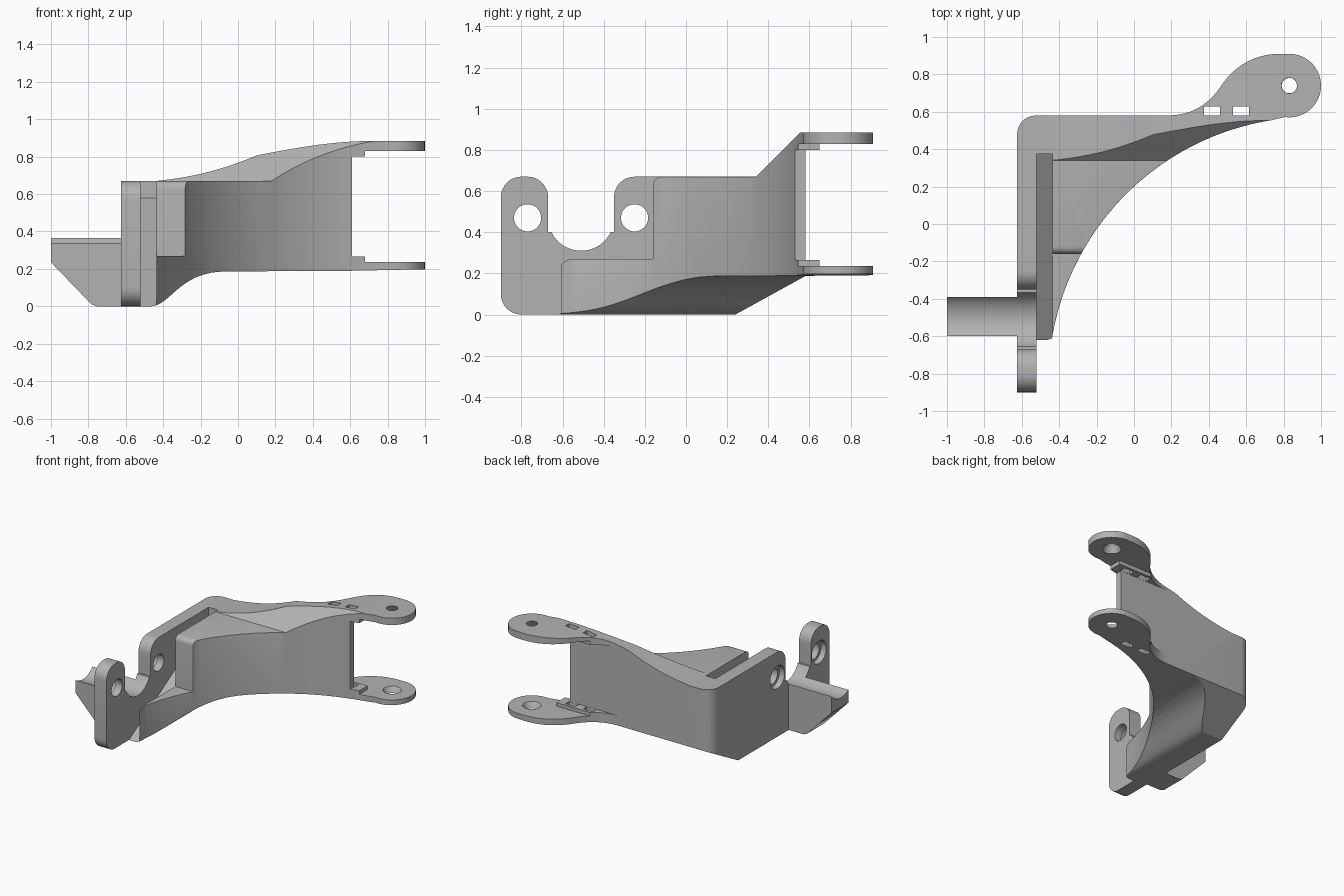
import bpy, bmesh
from math import radians, sin, cos, hypot, atan2
from mathutils import Vector, Matrix
from mathutils.geometry import interpolate_bezier

default = bpy.data.objects.get("Cube")
if default:
    bpy.data.objects.remove(default)

grey = bpy.data.materials.new("Grey plastic")
grey.use_nodes = True
colour = (0.45, 0.45, 0.45, 1)
grey.diffuse_color = colour
grey.node_tree.nodes["Principled BSDF"].inputs["Base Color"].default_value = colour


def make_object(name, bm):
    bmesh.ops.recalc_face_normals(bm, faces=bm.faces)
    mesh = bpy.data.meshes.new(name)
    bm.to_mesh(mesh)
    bm.free()
    mesh.materials.append(grey)
    obj = bpy.data.objects.new(name, mesh)
    bpy.context.collection.objects.link(obj)
    return obj


def prism(name, points, axis, low, high):
    """Extrude a 2D outline along one axis."""
    place = {"x": lambda p, t: (t, p[0], p[1]),
             "y": lambda p, t: (p[0], t, p[1]),
             "z": lambda p, t: (p[0], p[1], t)}[axis]
    bm = bmesh.new()
    face = bm.faces.new([bm.verts.new(place(p, low)) for p in points])
    grown = bmesh.ops.extrude_face_region(bm, geom=[face])["geom"]
    shift = Vector(place((0, 0), high - low))
    bmesh.ops.translate(bm, vec=shift, verts=[g for g in grown if isinstance(g, bmesh.types.BMVert)])
    return make_object(name, bm)


def box(x, y, z):
    return prism("box_cutter", [(x[0], y[0]), (x[1], y[0]), (x[1], y[1]), (x[0], y[1])], "z", *z)


def cone(x, y, z, r1, r2, depth, along_x=False):
    bm = bmesh.new()
    turn = Matrix.Rotation(radians(90), 4, "Y") if along_x else Matrix()
    bmesh.ops.create_cone(bm, cap_ends=True, segments=40, radius1=r1, radius2=r2, depth=depth,
                          matrix=Matrix.Translation((x, y, z)) @ turn)
    return make_object("hole_cutter", bm)


def combine(target, tool, operation="DIFFERENCE"):
    mod = target.modifiers.new("cut", "BOOLEAN")
    mod.operation, mod.solver, mod.object = operation, "EXACT", tool
    bpy.context.view_layer.objects.active = target
    bpy.ops.object.modifier_apply(modifier=mod.name)
    bpy.data.objects.remove(tool)


def arc(cx, cy, r, start, end, steps):
    angles = [radians(start + (end - start) * i / steps) for i in range(steps + 1)]
    return [(cx + r * cos(a), cy + r * sin(a)) for a in angles]


def bezier(*points, steps=12):
    return [tuple(p) for p in interpolate_bezier(*[Vector(p) for p in points], steps)]


# Plan of the arm: square corner, swept back edge, round ear, concave inner edge
CX, CY, R = 0.955, -0.84, 1.412
inner_start = degrees_start = 99.0
plan = [(-0.625, -0.62)] + arc(-0.525, 0.48, 0.1, 180, 90, 8)
plan += bezier((0.18, 0.58), (0.33, 0.58), (0.41, 0.66), (0.46, 0.73))
plan += bezier((0.46, 0.73), (0.53, 0.84), (0.64, 0.91), (0.78, 0.91))[1:]
plan += arc(0.83, 0.74, 0.17, 88, -98, 24)
plan += arc(CX, CY, R, 99, 171, 48)
arm = prism("arm", plan, "z", -0.1, 1.0)

# Side sweep: top and bottom rise towards the ears
top = bezier((-0.44, 0.67), (-0.24, 0.69), (-0.08, 0.73), (0.1, 0.807))
top += bezier((0.1, 0.807), (0.3, 0.845), (0.5, 0.884), (0.72, 0.884))[1:]
bottom = bezier((-0.46, 0), (-0.36, 0.01), (-0.31, 0.18), (-0.08, 0.186))
sweep = [(-0.8, 0), (-0.8, 0.67)] + top + [(1.1, 0.884), (1.1, 0.2), (0.61, 0.19)] + bottom[::-1]
combine(arm, prism("sweep_cutter", sweep, "y", -1, 1), "INTERSECT")

# End section: low front ledge, raised body, sloping shoulder, chamfered back
section = [(-0.62, 0), (0.24, 0), (0.58, 0.187), (0.95, 0.187), (0.95, 0.9), (0.57, 0.9), (0.34, 0.67)]
section += arc(-0.12, 0.63, 0.04, 90, 180, 6) + [(-0.16, 0.27)] + arc(-0.55, 0.2, 0.07, 90, 180, 6)
combine(arm, prism("section_cutter", section, "x", -0.9, 1.2), "INTERSECT")

# Soften the upper rim along the concave edge
bm = bmesh.new()
bm.from_mesh(arm.data)


def on_rim(v, height):
    return abs(hypot(v.co.x - CX, v.co.y - CY) - R) < 0.004 and abs(v.co.z - height) < 0.002


rim = [e for e in bm.edges for h in (0.67, 0.27) if all(on_rim(v, h) for v in e.verts)]
bmesh.ops.bevel(bm, geom=rim, offset=0.035, segments=4, profile=0.5, affect="EDGES", clamp_overlap=True)
bm.to_mesh(arm.data)
bm.free()

# Open the fork between the ears, leaving a thin pad beside each one
for x, y in (((0.61, 1.2), (0, 1)), ((0.1, 1.2), (0.58, 1))):
    combine(arm, box(x, y, (0.265, 0.8)))
for x, y in (((0.68, 1.2), (0, 1)), ((0.1, 1.2), (0.65, 1))):
    combine(arm, box(x, y, (0.237, 0.83)))
for x in (0.375, 0.53):
    combine(arm, box((x, x + 0.085), (0.581, 0.628), (0, 1)))

# Tapered ear holes, wider on the inside
combine(arm, cone(0.83, 0.74, 0.857, 0.07, 0.04, 0.06))
combine(arm, cone(0.83, 0.74, 0.218, 0.04, 0.07, 0.05))

# Slot with a sloping floor beside the mounting plate
slot = [(-0.7, -0.047), (0.375, 0.58), (0.375, 0.8), (-0.7, 0.8)]
combine(arm, prism("slot_cutter", slot, "x", -0.52, -0.437))

# Mounting plate and its side peg
outline = arc(-0.8, 0.1, 0.1, 180, 270, 8) + [(0.24, 0), (0.45, 0.1155), (0.45, 0.67)]
outline += arc(-0.25, 0.57, 0.1, 90, 180, 8) + [(-0.35, 0.4), (-0.67, 0.4)]
outline += arc(-0.77, 0.57, 0.1, 0, 90, 8) + arc(-0.8, 0.57, 0.1, 90, 180, 8)
plate = prism("mounting_plate", outline, "x", -0.625, -0.52)
peg = [(-1, 0.24), (-0.79, 0.015), (-0.76, 0), (-0.57, 0), (-0.57, 0.45), (-0.97, 0.45), (-1, 0.33)]
peg = [(-1, 0.235), (-0.785, 0.012), (-0.755, 0), (-0.57, 0), (-0.57, 0.39), (-1, 0.39)]
combine(plate, prism("peg", peg, "y", -0.6, -0.39), "UNION")

# Round saddle running through plate and peg
saddle = arc(-0.51, 0.47, 0.16, 180, 360, 32) + [(-0.35, 0.8), (-0.67, 0.8)]
combine(plate, prism("saddle_cutter", saddle, "x", -1.2, -0.4))

combine(arm, plate, "UNION")

# Counterbored screw holes through the plate
for y in (-0.77, -0.25):
    combine(arm, cone(-0.57, y, 0.47, 0.066, 0.066, 0.2, True))
    combine(arm, cone(-0.64, y, 0.47, 0.09, 0.09, 0.12, True))

arm.name = "bracket"
bpy.ops.object.select_all(action="DESELECT")
arm.select_set(True)
bpy.context.view_layer.objects.active = arm
bpy.ops.object.shade_smooth_by_angle(angle=radians(25))
